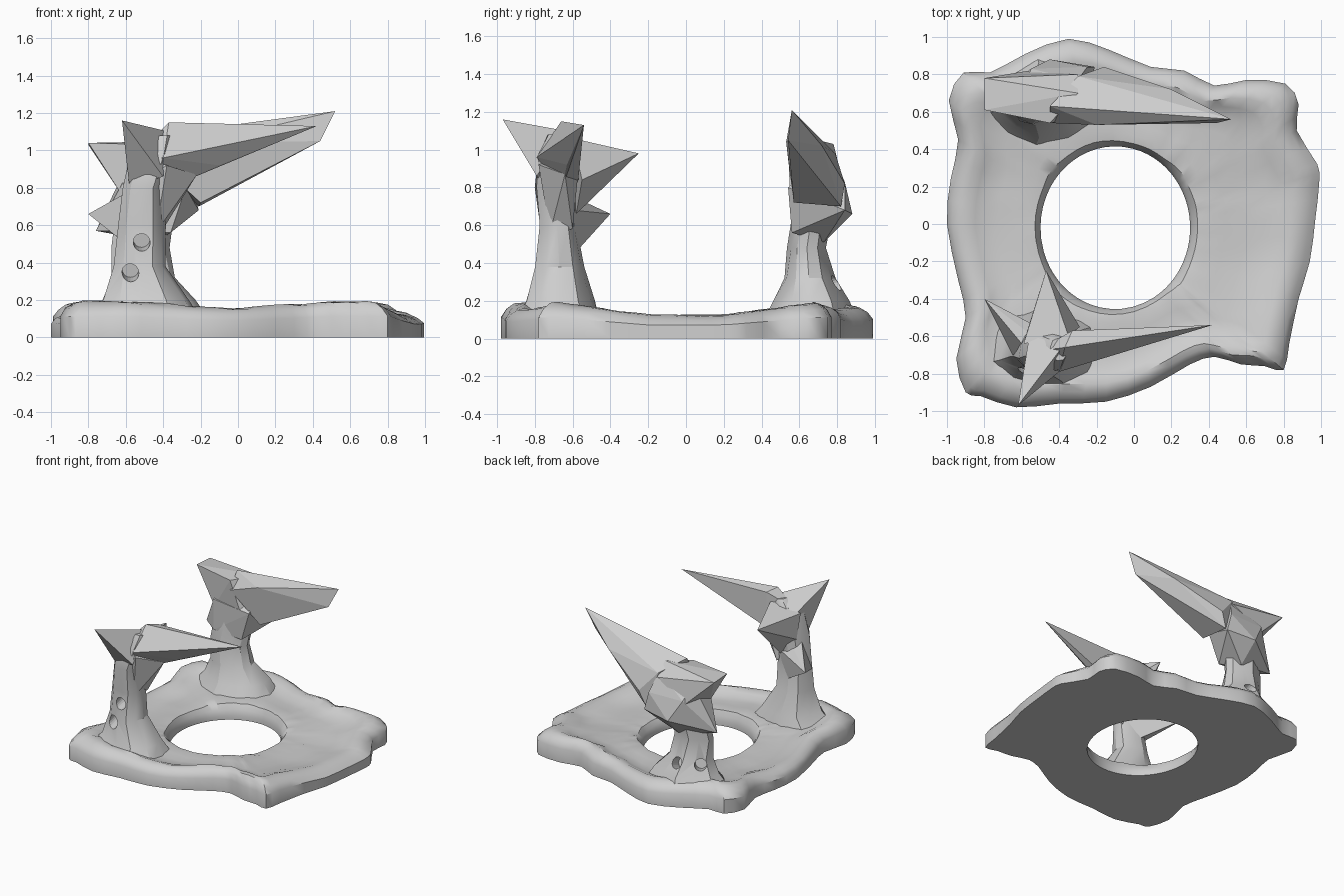
import bpy, bmesh, math, random
from mathutils import Vector

random.seed(4)
cube = bpy.data.objects.get("Cube")
if cube:
    bpy.data.objects.remove(cube)

stone = bpy.data.materials.new("stone_grey")
stone.use_nodes = True
GREY = (0.62, 0.62, 0.62, 1)
stone.diffuse_color = GREY
stone.node_tree.nodes["Principled BSDF"].inputs["Base Color"].default_value = GREY


def finish(name, bm, angle=30):
    """Turn a bmesh into a named stone object, keeping sharp creases."""
    bmesh.ops.recalc_face_normals(bm, faces=bm.faces)
    mesh = bpy.data.meshes.new(name)
    bm.to_mesh(mesh)
    bm.free()
    mesh.materials.append(stone)
    obj = bpy.data.objects.new(name, mesh)
    bpy.context.collection.objects.link(obj)
    bpy.ops.object.select_all(action="DESELECT")
    obj.select_set(True)
    bpy.context.view_layer.objects.active = obj
    if angle:
        bpy.ops.object.shade_smooth_by_angle(angle=math.radians(angle))
    return obj


def bridge(bm, lower, upper):
    """Join two rings of equal length with quads."""
    count = len(lower)
    for i in range(count):
        j = (i + 1) % count
        bm.faces.new((lower[i], lower[j], upper[j], upper[i]))


def hull(name, points):
    """Faceted rock chunk: the convex hull of a few corner points."""
    bm = bmesh.new()
    for p in points:
        bm.verts.new(p)
    result = bmesh.ops.convex_hull(bm, input=bm.verts)
    loose = [g for g in result["geom_interior"] if isinstance(g, bmesh.types.BMVert)]
    bmesh.ops.delete(bm, geom=loose, context="VERTS")
    return finish(name, bm, angle=0)


def column(name, rings, sides=11):
    """Craggy trunk lofted through rings of (z, centre x, centre y, radius x, radius y)."""
    bm = bmesh.new()
    wobble = [random.uniform(0.92, 1.08) for _ in range(sides)]
    loops = []
    for z, cx, cy, rx, ry in rings:
        loop = []
        for i in range(sides):
            a = math.tau * i / sides
            r = wobble[i] * random.uniform(0.95, 1.05)
            loop.append(bm.verts.new((cx + rx * r * math.cos(a), cy + ry * r * math.sin(a), z)))
        loops.append(loop)
    for lower, upper in zip(loops, loops[1:]):
        bridge(bm, lower, upper)
    bm.faces.new(loops[0])
    bm.faces.new(loops[-1])
    return finish(name, bm)


def drill(target, centre, direction, radius=0.045, depth=0.16):
    """Cut a round hole into a trunk."""
    bm = bmesh.new()
    bmesh.ops.create_cone(bm, cap_ends=True, segments=20, radius1=radius, radius2=radius, depth=depth)
    turn = Vector(direction).to_track_quat("Z", "Y").to_matrix()
    bmesh.ops.rotate(bm, verts=bm.verts, matrix=turn)
    bmesh.ops.translate(bm, verts=bm.verts, vec=centre)
    cutter = finish("hole_cutter", bm, angle=0)
    cutter.hide_render = True
    bpy.context.view_layer.objects.active = target
    mod = target.modifiers.new("hole", "BOOLEAN")
    mod.operation = "DIFFERENCE"
    mod.solver = "EXACT"
    mod.object = cutter
    # keep the cut ahead of the shading modifier
    bpy.ops.object.modifier_move_to_index(modifier=mod.name, index=0)
    bpy.ops.object.modifier_apply(modifier=mod.name)
    bpy.data.objects.remove(cutter)


# Base: wavy outline blended inwards to an oval opening
corners = [Vector(p) for p in (
    (.99, .22), (.97, .03), (.94, -.2), (.88, -.4), (.83, -.64), (.8, -.78), (.7, -.76),
    (.57, -.75), (.43, -.71), (.3, -.75), (.09, -.87), (-.15, -.95), (-.4, -.96),
    (-.63, -.98), (-.82, -.92), (-.9, -.9), (-.95, -.72), (-.9, -.5), (-.94, -.3),
    (-1, 0), (-.98, .24), (-.94, .45), (-.99, .66), (-.91, .81), (-.77, .81),
    (-.58, .91), (-.35, .99), (-.13, .93), (.09, .84), (.27, .82), (.43, .74),
    (.6, .77), (.81, .75), (.88, .64), (.87, .5), (.98, .32))]
outline = []
for i, b in enumerate(corners):
    a, c, d = corners[i - 1], corners[(i + 1) % len(corners)], corners[(i + 2) % len(corners)]
    outline += [b, (9 * (b + c) - a - d) / 16]
HOLE = Vector((-.1, -.02))
HOLE_RX, HOLE_RY = .4, .435


def ground(x, y):
    """Height of the base rim, rising towards the four corners."""
    rise = min(1, max(0, (abs(y) - .2) / .5))
    return .125 + .07 * rise * (.4 + .6 * min(1, abs(x + .05) / .55))


# (blend towards the opening, share of rim height): lip, rim, trough, raised opening edge
profile = [(0, 0), (0, .58), (.05, .8), (.12, .95), (.2, 1), (.3, .88), (.4, .76),
           (.55, .75), (.72, .8), (.85, .85), (.94, .82), (.98, .55), (1, .25), (1, 0)]
bm = bmesh.new()
loops = []
for blend, share in profile:
    loop = []
    for p in outline:
        a = math.atan2((p.y - HOLE.y) / HOLE_RY, (p.x - HOLE.x) / HOLE_RX)
        rim = HOLE + Vector((HOLE_RX * math.cos(a), HOLE_RY * math.sin(a)))
        q = p.lerp(rim, blend)
        bumps = random.uniform(-.004, .004) if 0 < blend < 1 else 0
        loop.append(bm.verts.new((q.x, q.y, share * ground(q.x, q.y) + bumps)))
    loops.append(loop)
for lower, upper in zip(loops, loops[1:] + loops[:1]):
    bridge(bm, lower, upper)
finish("rock_base", bm, angle=40)

# Front column with its two round holes
front = column("front_column", [
    (.06, -.5, -.68, .36, .25), (.2, -.48, -.67, .23, .19), (.38, -.52, -.67, .14, .13),
    (.6, -.51, -.68, .13, .1), (.8, -.5, -.68, .11, .12), (.98, -.45, -.67, .12, .11),
    (1.08, -.4, -.67, .05, .06)])
drill(front, (-.515, -.77, .51), (0, 1, .2))
drill(front, (-.575, -.77, .35), (0, 1, .2))

# Front column spikes
hull("front_long_spike", [
    (.42, -.54, 1.13), (-.37, -.66, 1.15), (-.33, -.57, 1.13), (-.4, -.79, .96),
    (-.33, -.57, .84), (-.42, -.66, .78), (-.1, -.63, .92), (-.52, -.68, 1)])
hull("front_spike_root", [
    (-.44, -.72, .56), (-.4, -.6, .58), (-.22, -.64, .87), (-.38, -.78, .92),
    (-.5, -.66, .96), (-.32, -.57, .88), (-.57, -.74, .8)])
hull("front_forward_spike", [
    (-.62, -.97, 1.16), (-.37, -.64, 1.1), (-.58, -.74, .8), (-.4, -.79, .86),
    (-.56, -.6, .99)])
hull("front_inner_spike", [
    (-.47, -.25, .98), (-.59, -.64, 1), (-.35, -.6, 1.06), (-.29, -.55, .84),
    (-.45, -.58, .66), (-.58, -.6, .8)])
hull("front_side_spike", [
    (-.8, -.4, .66), (-.58, -.57, .72), (-.42, -.6, .68), (-.65, -.7, .54),
    (-.5, -.58, .46), (-.55, -.7, .8)])

# Rear column with its two round holes
rear = column("rear_column", [
    (.06, -.48, .66, .36, .25), (.2, -.47, .66, .25, .19), (.32, -.5, .65, .17, .13),
    (.48, -.52, .64, .155, .1), (.62, -.5, .66, .16, .1), (.8, -.48, .68, .15, .1)])
drill(rear, (-.47, .76, .28), (.1, -1, -.4))
drill(rear, (-.63, .71, .29), (.6, -1, -.3))

# Rear column crown: flaring collar, blunt horn and long blade
hull("rear_collar", [
    (-.45, .88, .66), (-.21, .84, .68), (-.36, .56, .56), (-.62, .57, .57),
    (-.44, .73, .51), (-.76, .68, .57), (-.55, .83, .83), (-.25, .84, .83),
    (-.28, .54, .8), (-.62, .57, .82), (-.58, .74, .95), (-.3, .77, .99)])
hull("rear_blunt_horn", [
    (-.8, .78, 1.03), (-.8, .61, 1.04), (-.45, .54, 1.03), (-.62, .58, .76),
    (-.56, .82, .8), (-.35, .55, .75), (-.3, .8, .95), (-.3, .7, 1.05)])
hull("rear_long_blade", [
    (.52, .56, 1.21), (.44, .54, 1.05), (.06, .58, .86), (-.2, .57, .72), (-.21, .82, .7),
    (-.16, .84, .82), (-.3, .79, .98), (-.2, .53, 1.04), (-.45, .63, 1.08),
    (.2, .72, 1.02), (-.45, .54, .95)])
